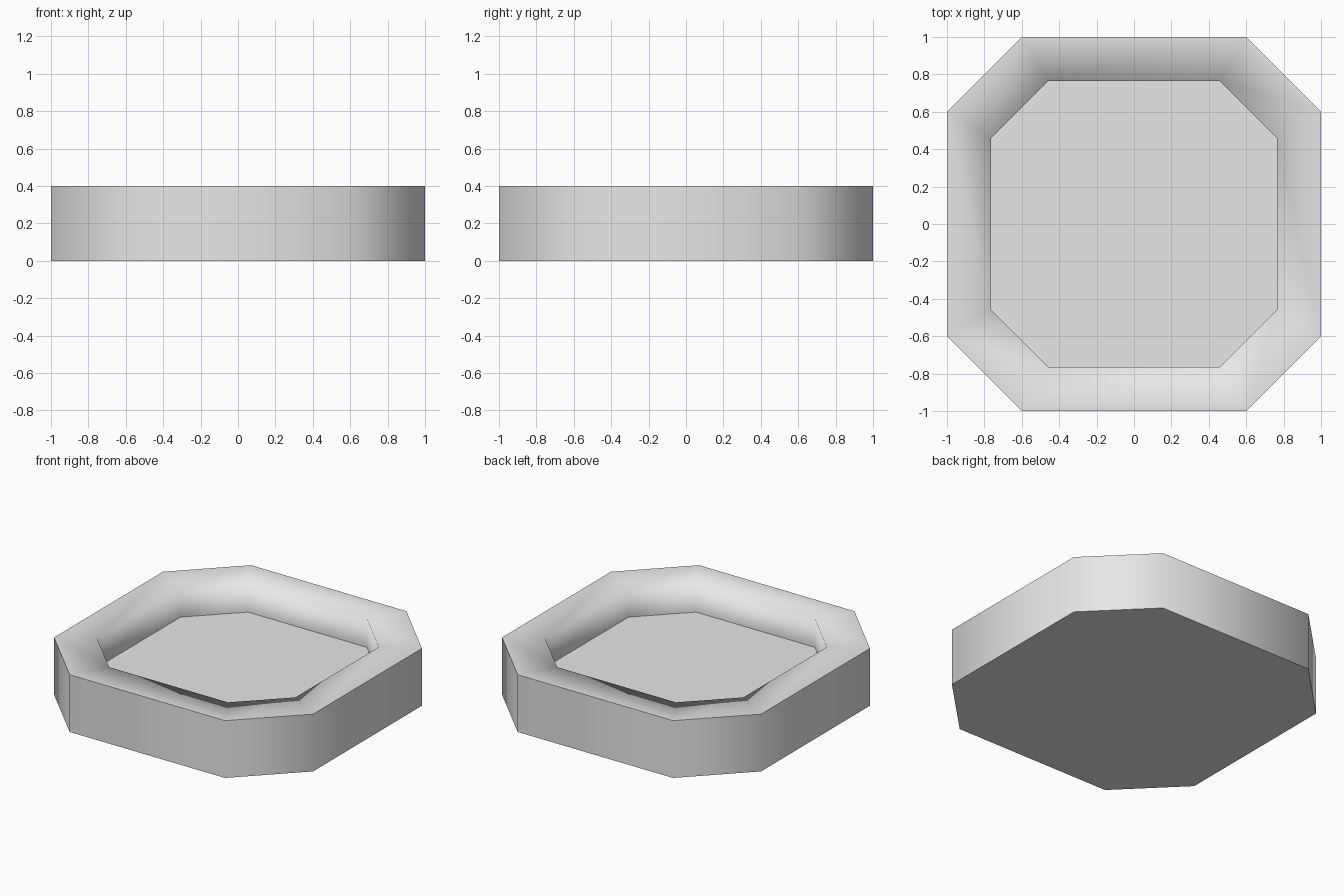
import bpy
import bmesh

cube = bpy.data.objects.get("Cube")
if cube:
    bpy.data.objects.remove(cube, do_unlink=True)

# One plain grey for the whole tray
GREY = (0.8, 0.8, 0.8, 1.0)
grey = bpy.data.materials.new("light grey")
grey.use_nodes = True
grey.diffuse_color = GREY
grey.node_tree.nodes["Principled BSDF"].inputs["Base Color"].default_value = GREY

HEIGHT, FLOOR = 0.4, 0.2
INNER = 0.765      # recess size relative to the outside
CORNER = 0.6       # where the corner cuts start


def octagon(bm, scale, z):
    """Ring of eight vertices: a square with cut corners."""
    c = CORNER
    quarter = [(1, -c), (1, c)]
    ring = []
    for _ in range(4):
        ring += [bm.verts.new((x * scale, y * scale, z)) for x, y in quarter]
        quarter = [(-y, x) for x, y in quarter]
    return ring


bm = bmesh.new()
base = octagon(bm, 1, 0)
top = octagon(bm, 1, HEIGHT)
lip = octagon(bm, INNER, HEIGHT)
floor = octagon(bm, INNER, FLOOR)

# Outer wall, rim and recess wall
for lower, upper in ((base, top), (top, lip), (lip, floor)):
    for i in range(8):
        j = (i + 1) % 8
        bm.faces.new((lower[i], lower[j], upper[j], upper[i]))

# Underside and recess floor
bm.faces.new(base[::-1])
bm.faces.new(floor)

# Smooth walls, with crisp outlines at the base, outer rim and floor
for face in bm.faces:
    face.smooth = True
for ring in (base, top, floor):
    for i in range(8):
        bm.edges.get((ring[i], ring[(i + 1) % 8])).smooth = False

mesh = bpy.data.meshes.new("octagonal_tray")
bm.to_mesh(mesh)
bm.free()
mesh.materials.append(grey)
tray = bpy.data.objects.new("octagonal_tray", mesh)
bpy.context.collection.objects.link(tray)
